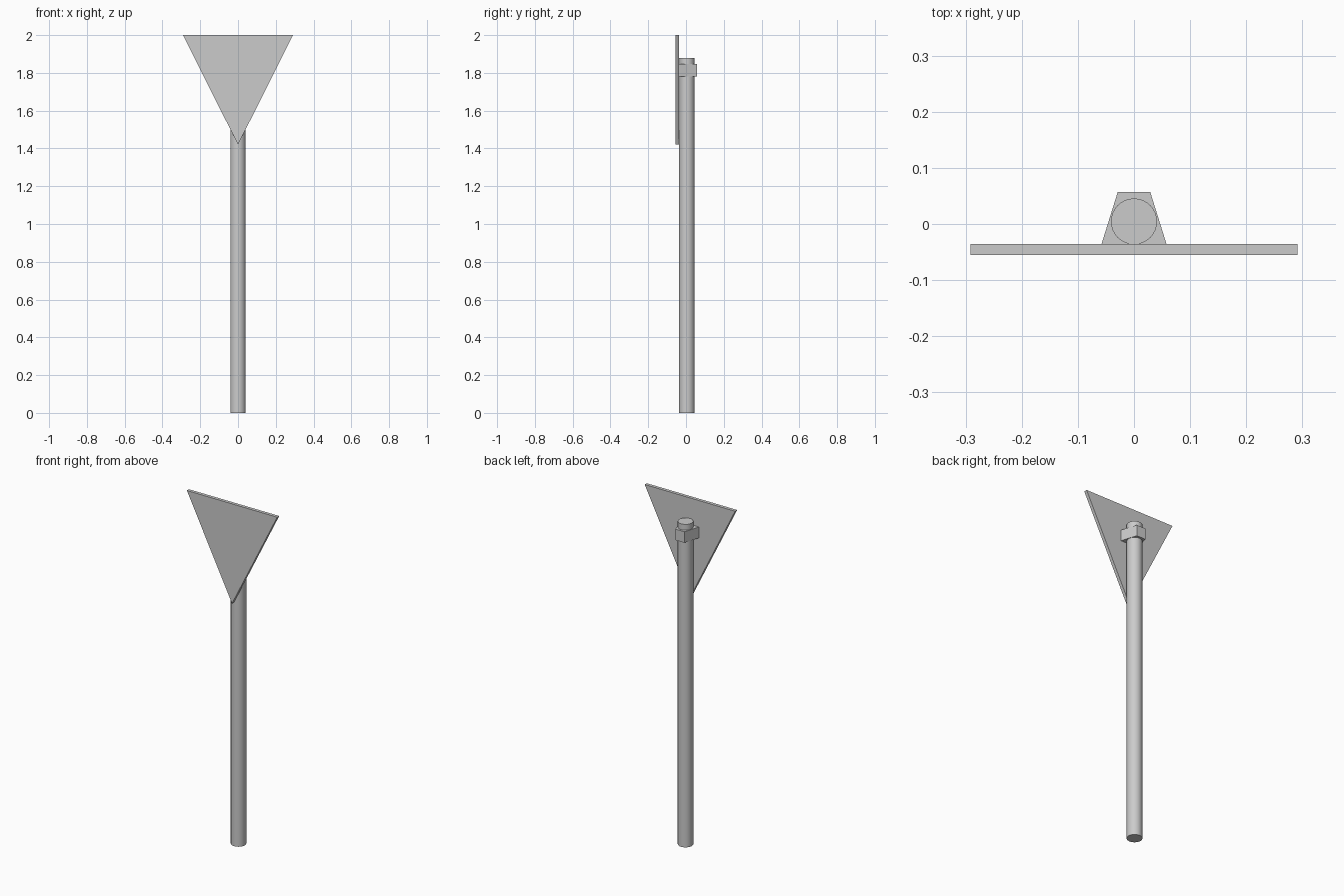
import bpy, bmesh, math

if "Cube" in bpy.data.objects:
    bpy.data.objects.remove(bpy.data.objects["Cube"])


def prism(name, outline, offset):
    """Extrude a closed planar outline along an offset vector."""
    bm = bmesh.new()
    face = bm.faces.new([bm.verts.new(p) for p in outline])
    ext = bmesh.ops.extrude_face_region(bm, geom=[face], use_keep_orig=True)
    moved = [g for g in ext["geom"] if isinstance(g, bmesh.types.BMVert)]
    bmesh.ops.translate(bm, verts=moved, vec=offset)
    bmesh.ops.recalc_face_normals(bm, faces=bm.faces)
    mesh = bpy.data.meshes.new(name)
    bm.to_mesh(mesh)
    bm.free()
    obj = bpy.data.objects.new(name, mesh)
    bpy.context.collection.objects.link(obj)
    return obj


# Round post
POLE_TOP = 1.88
bpy.ops.mesh.primitive_cylinder_add(vertices=32, radius=0.041, depth=POLE_TOP,
                                    location=(0, 0.0045, POLE_TOP / 2))
bpy.context.object.name = "post"
bpy.ops.object.shade_smooth_by_angle(angle=math.radians(40))

# Inverted triangular sign plate
prism("sign_plate",
      [(-0.291, -0.055, 2.0), (0.291, -0.055, 2.0), (0, -0.055, 1.42)],
      (0, 0.019, 0))

# Tapered clamp holding the plate to the post
prism("clamp",
      [(-0.058, -0.036, 1.782), (0.058, -0.036, 1.782),
       (0.029, 0.057, 1.782), (-0.029, 0.057, 1.782)],
      (0, 0, 0.064))
